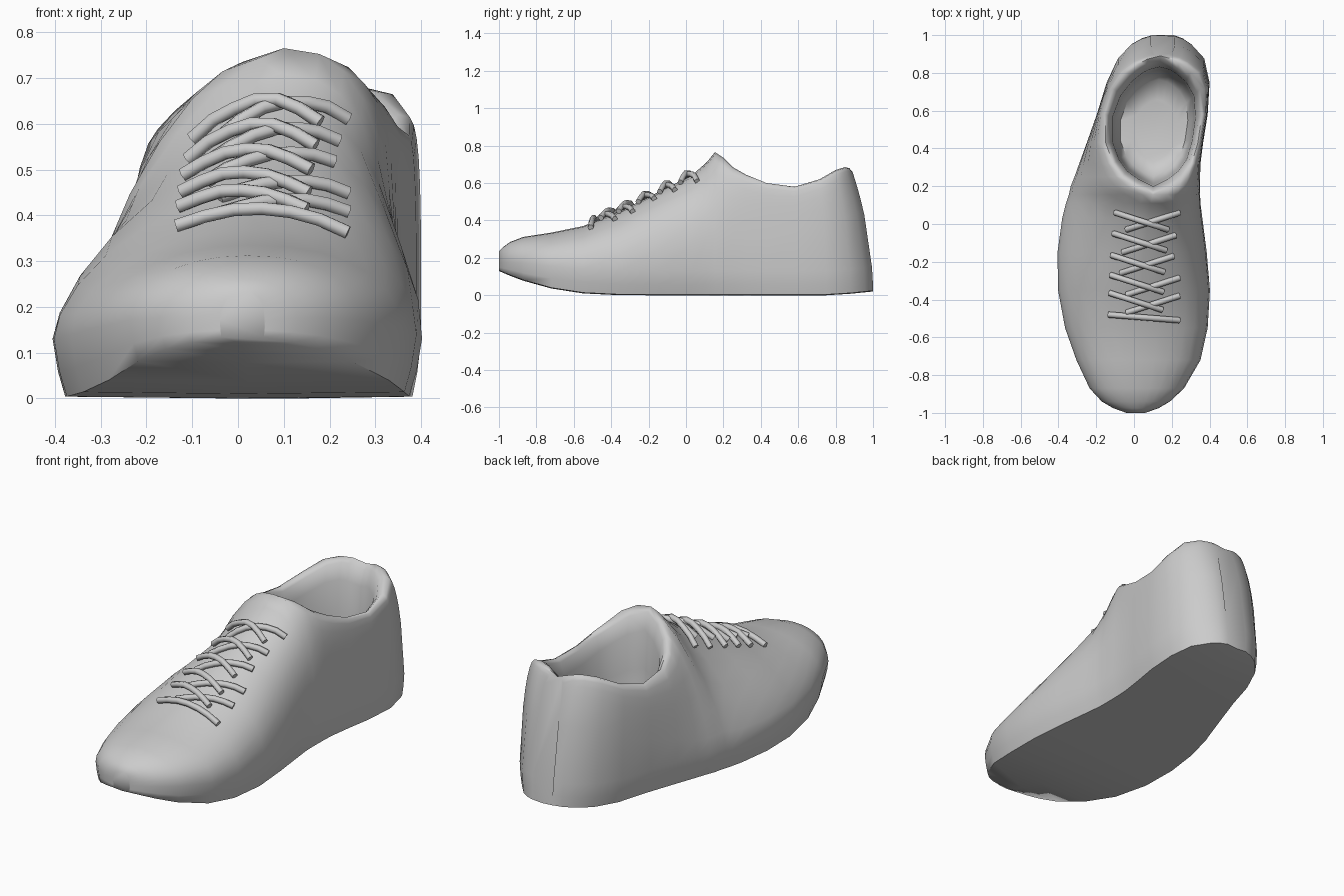
import bpy, bmesh, math
from mathutils import Vector
from mathutils.bvhtree import BVHTree

if "Cube" in bpy.data.objects:
    bpy.data.objects.remove(bpy.data.objects["Cube"])

grey = bpy.data.materials.new("plain_grey")
grey.diffuse_color = (0.6, 0.6, 0.6, 1)
grey.use_nodes = True
grey.node_tree.nodes["Principled BSDF"].inputs["Base Color"].default_value = grey.diffuse_color


def interp(v, pts):
    for (a, p), (b, q) in zip(pts, pts[1:]):
        if v <= b:
            return p + (q - p) * max(0, v - a) / (b - a)
    return pts[-1][1]


# cross-sections along the shoe: y, left, right, top height, left edge, right edge
# (edges meet on the toe, part around the ankle opening, meet again at the heel)
stations = [
    (-1.0, -.04, .06, .235, .015, .015), (-.975, -.11, .13, .26, .015, .015),
    (-.94, -.17, .19, .285, .015, .015), (-.87, -.235, .265, .312, .02, .02),
    (-.72, -.305, .352, .335, .02, .02), (-.55, -.365, .39, .37, .03, .03),
    (-.35, -.402, .402, .45, .04, .04), (-.15, -.405, .385, .55, .06, .06),
    (.03, -.38, .362, .64, .075, .075), (.11, -.36, .352, .71, .09, .09),
    (.155, -.345, .35, .765, .10, .10), (.2, -.335, .35, .735, .01, .19),
    (.25, -.315, .35, .685, -.06, .255), (.32, -.29, .352, .645, -.11, .305),
    (.43, -.25, .366, .60, -.15, .338), (.58, -.197, .39, .58, -.15, .36),
    (.75, -.145, .40, .62, -.10, .35), (.88, -.085, .372, .67, -.03, .30),
    (.955, -.015, .305, .685, .03, .24), (.985, .04, .26, .68, .07, .205),
    (1.0, .09, .215, .66, .14, .14)]
LEFT_N = [(-1, 2.2), (-.45, 1.75), (0, 1.38), (.3, 1.5), (.6, 3), (1, 5)]
RIGHT_N = [(-1, 2.2), (0, 2.3), (.3, 2.8), (.6, 4), (1, 5)]
STEPS = 7


def section(v, xl, xr, zt, el, er):
    zb = .13 * max(0, (-v - .3) / .7) ** 2.5 + .02 * max(0, (v - .8) / .2)
    zm = zb + min(.13, .4 * (zt - zb))
    mid = (xl + xr) / 2

    def side(out, edge, n):
        pts = [(mid + (out - mid) * .93, zb + .004),
               (mid + (out - mid) * .97, zb + (zm - zb) * .45)]
        for i in range(STEPS + 1):
            t = math.pi / 2 * i / STEPS
            c, s = max(0, math.cos(t)), math.sin(t)
            pts.append((edge + (out - edge) * c ** (2 / n), zm + (zt - zm) * s ** (2 / n)))
        return pts
    left = side(xl, el, interp(v, LEFT_N))
    right = side(xr, er, interp(v, RIGHT_N))
    pts = left[::-1] + [(mid, zb)] + right
    # heel leans forward towards its top
    lean = .11 * max(0, (v - .6) / .4)
    return [Vector((x, v - lean * (z / .66) ** 2, z)) for x, z in pts]


# shoe body: loft the sections
bm = bmesh.new()
secs = [section(*s) for s in stations]
rows = [[bm.verts.new(p) for p in s] for s in secs]
for a, b in zip(rows, rows[1:]):
    for i in range(len(a) - 1):
        bm.faces.new((a[i], b[i], b[i + 1], a[i + 1]))
bm.faces.new(rows[0])
bm.faces.new(rows[-1][::-1])

# lining: rings from the collar edge down to the insole
first = next(i for i, s in enumerate(stations) if s[4] != s[5]) - 1
opened = secs[first:]
loop = [s[0] for s in opened] + [s[-1] for s in opened[-2:0:-1]]
centre = Vector((.11, .47, 0))


def lining_ring(scale, zmul, drop):
    return [bm.verts.new((centre.x + (p.x - centre.x) * scale,
                          centre.y + (p.y - centre.y) * scale,
                          p.z * zmul - drop)) for p in loop]


rings = [lining_ring(*r) for r in
         [(1, 1, 0), (.93, 1, .02), (.86, .88, .02), (.83, .62, .02),
          (.80, .38, .02), (.70, .22, .01), (.45, .0, -.12)]]
for a, b in zip(rings, rings[1:]):
    for i in range(len(a)):
        j = (i + 1) % len(a)
        bm.faces.new((a[i], a[j], b[j], b[i]))
bm.faces.new(rings[-1])
bmesh.ops.remove_doubles(bm, verts=bm.verts, dist=.0005)
bmesh.ops.recalc_face_normals(bm, faces=bm.faces)
tree = BVHTree.FromBMesh(bm)

mesh = bpy.data.meshes.new("shoe_body")
bm.to_mesh(mesh)
bm.free()
body = bpy.data.objects.new("shoe_body", mesh)
bpy.context.collection.objects.link(body)
mesh.materials.append(grey)
bpy.context.view_layer.objects.active = body
body.select_set(True)
bpy.ops.object.shade_smooth_by_angle(angle=math.radians(65))


# laces: tubes laid over the surface
def lace(name, start, end, lift):
    cu = bpy.data.curves.new(name, 'CURVE')
    cu.dimensions = '3D'
    cu.bevel_depth = .016
    cu.bevel_resolution = 1
    cu.use_fill_caps = True
    sp = cu.splines.new('POLY')
    n = 7
    sp.points.add(n - 1)
    for i in range(n):
        t = i / (n - 1)
        x = start[0] + (end[0] - start[0]) * t
        y = start[1] + (end[1] - start[1]) * t
        hit = tree.ray_cast(Vector((x, y, 2)), Vector((0, 0, -1)))[0]
        z = hit.z + .006 + lift * math.sin(math.pi * (.12 + .76 * t))
        sp.points[i].co = (x, y, z, 1)
    sp.use_smooth = True
    ob = bpy.data.objects.new(name, cu)
    bpy.context.collection.objects.link(ob)
    cu.materials.append(grey)


pairs = [(-.10, .06, .24, .06), (-.11, -.05, .22, -.06), (-.12, -.165, .21, -.17),
         (-.125, -.27, .24, -.285), (-.13, -.365, .24, -.38)]
for k, (lx, ly, rx, ry) in enumerate(pairs):
    lace(f"lace_over_{k + 1}", (lx, ly), (lx + .28, ly - .09), .026)
    lace(f"lace_under_{k + 1}", (rx, ry), (rx - .28, ry - .09), .012)
lace("lace_bottom", (-.135, -.48), (.24, -.51), .018)
